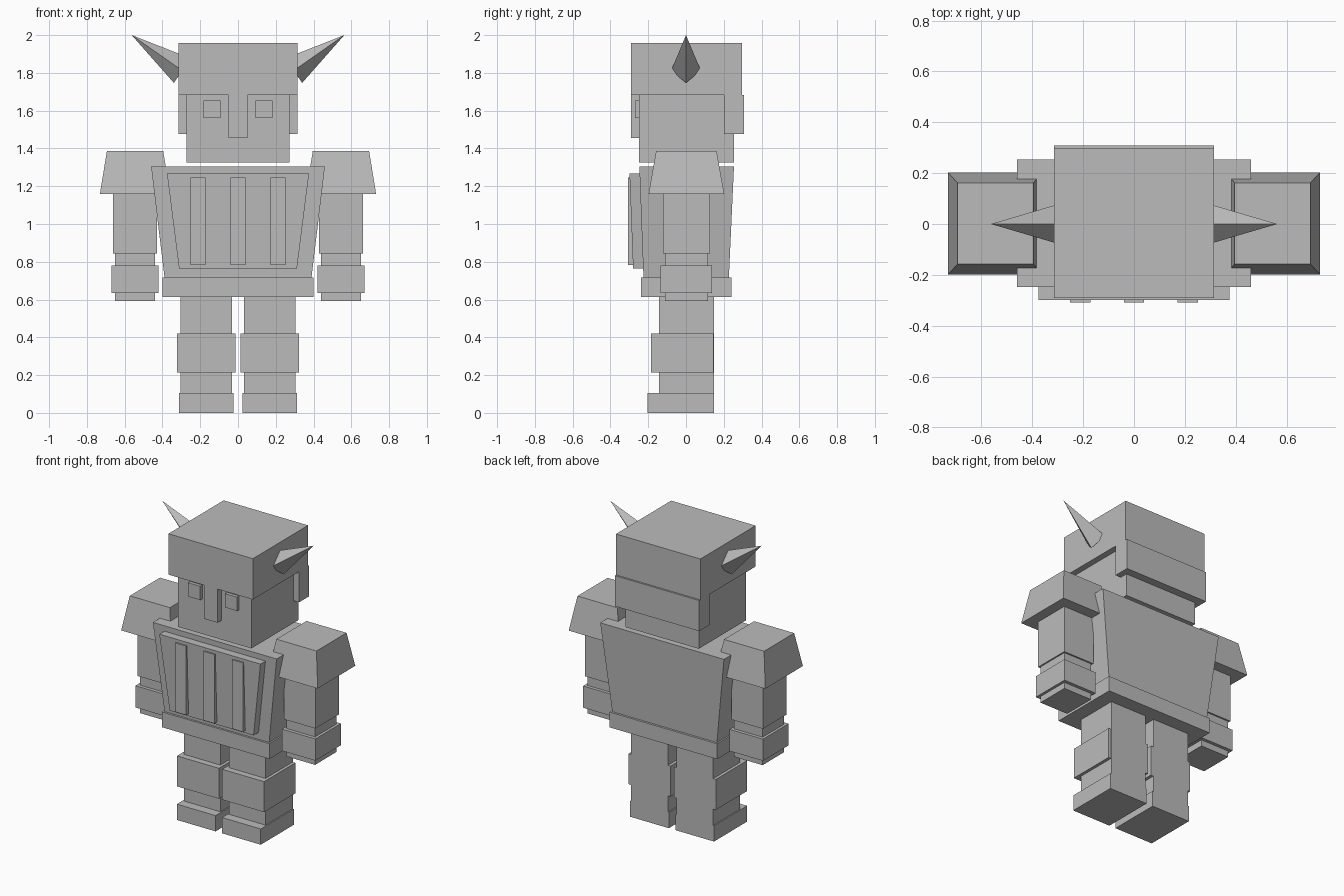
import bpy, math
from mathutils import Matrix, Vector

if "Cube" in bpy.data.objects:
    bpy.data.objects.remove(bpy.data.objects["Cube"])

grey = bpy.data.materials.new("plain grey")
grey.diffuse_color = (0.5, 0.5, 0.5, 1)
grey.use_nodes = True
grey.node_tree.nodes["Principled BSDF"].inputs["Base Color"].default_value = grey.diffuse_color


def make(name, verts, faces):
    mesh = bpy.data.meshes.new(name)
    mesh.from_pydata(verts, [], faces)
    mesh.materials.append(grey)
    obj = bpy.data.objects.new(name, mesh)
    bpy.context.collection.objects.link(obj)
    return obj


def taper(name, bottom, top, z0, z1):
    """Block between two rectangles, each given as (x0, x1, y0, y1)."""
    verts = []
    for (x0, x1, y0, y1), z in ((bottom, z0), (top, z1)):
        verts += [(x0, y0, z), (x1, y0, z), (x1, y1, z), (x0, y1, z)]
    faces = [(3, 2, 1, 0), (4, 5, 6, 7)]
    faces += [(i, (i + 1) % 4, (i + 1) % 4 + 4, i + 4) for i in range(4)]
    return make(name, verts, faces)


def box(name, x0, x1, y0, y1, z0, z1):
    return taper(name, (x0, x1, y0, y1), (x0, x1, y0, y1), z0, z1)


def centred(name, cx, half_x, y0, y1, z0, z1):
    return box(name, cx - half_x, cx + half_x, y0, y1, z0, z1)


# Head and helmet
centred("head", 0, 0.273, -0.248, 0.254, 1.326, 1.75)
centred("helmet_top", 0, 0.314, -0.291, 0.296, 1.682, 1.957)
centred("helmet_neck_guard", 0, 0.314, 0.20, 0.308, 1.476, 1.682)
centred("nose_guard", 0, 0.051, -0.291, -0.24, 1.456, 1.682)

# Torso, belt, chest plate and ribs
taper("torso", (-0.389, 0.389, -0.225, 0.227), (-0.46, 0.46, -0.247, 0.254), 0.716, 1.305)
centred("belt", 0, 0.40, -0.238, 0.241, 0.613, 0.716)
taper("chest_plate", (-0.312, 0.312, -0.28, -0.22), (-0.376, 0.376, -0.299, -0.24), 0.764, 1.268)
for i in (-1, 0, 1):
    centred("chest_rib", i * 0.211, 0.04, -0.308, -0.26, 0.782, 1.246)

for s, side in ((-1, "left"), (1, "right")):
    # Eye
    centred(side + "_eye", s * 0.137, 0.045, -0.27, -0.24, 1.562, 1.655)

    # Horn: four-sided spike leaning outwards, its base sunk in the helmet
    tip = Vector((s * 0.563, 0, 2.0))
    lean = Matrix.Rotation(s * math.radians(55), 3, 'Y')
    ring = [lean @ Vector((0.079 * math.cos(a), 0.079 * math.sin(a), -0.328)) + tip
            for a in (i * math.pi / 2 for i in range(4))]
    make(side + "_horn", ring + [tip],
         [(3, 2, 1, 0)] + [(i, (i + 1) % 4, 4) for i in range(4)])

    # Arm
    c = s * 0.545
    taper(side + "_shoulder_pad", (c - 0.186, c + 0.186, -0.198, 0.202),
          (c - 0.149, c + 0.149, -0.158, 0.162), 1.16, 1.387)
    centred(side + "_upper_arm", c, 0.116, -0.122, 0.127, 0.843, 1.16)
    centred(side + "_wrist_cuff", c, 0.124, -0.134, 0.138, 0.634, 0.78)
    centred(side + "_hand", c, 0.106, -0.111, 0.116, 0.592, 0.843)

    # Leg
    c = s * 0.168
    centred(side + "_leg", c, 0.136, -0.142, 0.148, 0.106, 0.613)
    centred(side + "_knee_guard", c, 0.156, -0.185, 0.146, 0.215, 0.42)
    centred(side + "_foot", c, 0.144, -0.204, 0.148, 0, 0.106)
